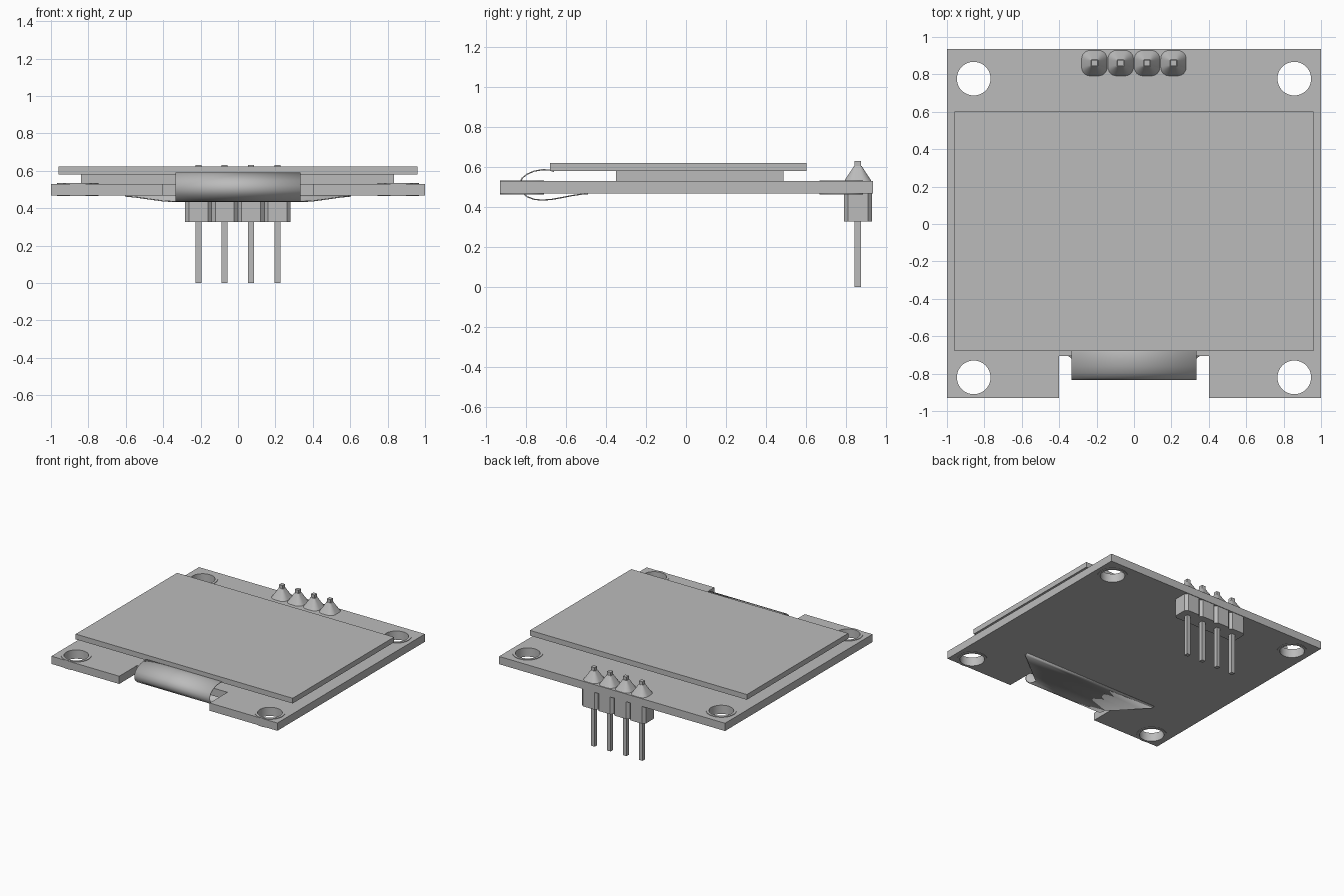
import bpy, bmesh, math

cube = bpy.data.objects.get("Cube")
if cube:
    bpy.data.objects.remove(cube, do_unlink=True)

grey = bpy.data.materials.new("plain grey")
grey.use_nodes = True
GREY = (0.5, 0.5, 0.5, 1)
grey.diffuse_color = GREY
grey.node_tree.nodes["Principled BSDF"].inputs["Base Color"].default_value = GREY


def add_object(name, mesh):
    mesh.materials.clear()
    mesh.materials.append(grey)
    obj = bpy.data.objects.new(name, mesh)
    bpy.context.collection.objects.link(obj)
    return obj


def smooth(obj, degrees=35):
    bpy.ops.object.select_all(action='DESELECT')
    obj.select_set(True)
    bpy.context.view_layer.objects.active = obj
    bpy.ops.object.shade_smooth_by_angle(angle=math.radians(degrees))


def circle(cx, cy, r, n=48):
    return [(cx + r * math.cos(2 * math.pi * i / n),
             cy + r * math.sin(2 * math.pi * i / n)) for i in range(n)]


def rounded_square(cx, cy, half, corner, n):
    """Square outline with its corners cut into n segments."""
    pts = []
    for q, (sx, sy) in enumerate([(1, 1), (-1, 1), (-1, -1), (1, -1)]):
        for i in range(n + 1):
            a = math.pi / 2 * (q + i / n)
            pts.append((cx + sx * (half - corner) + corner * math.cos(a),
                        cy + sy * (half - corner) + corner * math.sin(a)))
    return pts


def plate(name, loops, z0, z1):
    """Flat plate from an outline and any inner hole outlines."""
    curve = bpy.data.curves.new(name, 'CURVE')
    curve.dimensions = '2D'
    curve.fill_mode = 'BOTH'
    curve.extrude = (z1 - z0) / 2
    for loop in loops:
        spline = curve.splines.new('POLY')
        spline.points.add(len(loop) - 1)
        for p, (x, y) in zip(spline.points, loop):
            p.co = (x, y, 0, 1)
        spline.use_cyclic_u = True
    temp = bpy.data.objects.new("outline", curve)
    bpy.context.collection.objects.link(temp)
    deps = bpy.context.evaluated_depsgraph_get()
    mesh = bpy.data.meshes.new_from_object(temp.evaluated_get(deps))
    bpy.data.objects.remove(temp)
    bm = bmesh.new()
    bm.from_mesh(mesh)
    bmesh.ops.remove_doubles(bm, verts=bm.verts, dist=1e-5)
    bmesh.ops.translate(bm, verts=bm.verts, vec=(0, 0, (z0 + z1) / 2))
    bmesh.ops.recalc_face_normals(bm, faces=bm.faces)
    bm.to_mesh(mesh)
    bm.free()
    for poly in mesh.polygons:
        poly.use_smooth = False
    return add_object(name, mesh)


def loft(name, rings, caps=True, closed=True):
    """Skin a row of 3D rings."""
    bm = bmesh.new()
    rows = [[bm.verts.new(p) for p in ring] for ring in rings]
    n = len(rows[0])
    for a, b in zip(rows, rows[1:]):
        for i in range(n if closed else n - 1):
            j = (i + 1) % n
            bm.faces.new((a[i], a[j], b[j], b[i]))
    if caps:
        bm.faces.new(rows[0])
        bm.faces.new(rows[-1])
    bmesh.ops.recalc_face_normals(bm, faces=bm.faces)
    mesh = bpy.data.meshes.new(name)
    bm.to_mesh(mesh)
    bm.free()
    return add_object(name, mesh)


def rect(x0, x1, y0, y1):
    return [(x0, y0), (x1, y0), (x1, y1), (x0, y1)]


# Circuit board with front notch and four mounting holes
BOTTOM, TOP = 0.468, 0.53
holes = [(x, y) for x in (-0.857, 0.857) for y in (-0.82, 0.777)]
outline = [(-1, -0.93), (-0.4, -0.93), (-0.4, -0.705), (0.4, -0.705),
           (0.4, -0.93), (1, -0.93), (1, 0.935), (-1, 0.935)]
board = plate("circuit_board", [outline] + [circle(x, y, 0.09) for x, y in holes],
              BOTTOM, TOP)
smooth(board)

# Thin rings around the holes, above and below
for i, (x, y) in enumerate(holes):
    for side, z in (("top", TOP), ("bottom", BOTTOM - 0.004)):
        ring = plate(f"hole_ring_{side}_{i + 1}",
                     [circle(x, y, 0.11), circle(x, y, 0.09)], z, z + 0.004)
        smooth(ring)

# Two stacked panes of the display
plate("lower_pane", [rect(-0.84, 0.835, -0.35, 0.487)], TOP, 0.58)
plate("upper_pane", [rect(-0.96, 0.96, -0.68, 0.602)], 0.58, 0.622)

# Ribbon folding through the notch and flaring out below the board
path = [(-0.66, 0.579), (-0.685, 0.586), (-0.72, 0.587), (-0.76, 0.58), (-0.795, 0.565),
        (-0.82, 0.545), (-0.832, 0.52), (-0.832, 0.495), (-0.82, 0.473),
        (-0.795, 0.452), (-0.76, 0.439), (-0.72, 0.435), (-0.67, 0.439),
        (-0.62, 0.448), (-0.57, 0.458), (-0.52, 0.465), (-0.49, 0.467)]
rows = []
for k, (y, z) in enumerate(path):
    flare = min(max((y + 0.72) / 0.2, 0), 1) if k > 10 else 0
    half = 0.333 + 0.27 * flare
    rows.append([(-half, y, z), (half, y, z)])
ribbon = loft("ribbon_cable", rows, caps=False, closed=False)
thick = ribbon.modifiers.new("thickness", 'SOLIDIFY')
thick.thickness = 0.006
thick.offset = 0
smooth(ribbon)

# Pin header: housing block, solder cone and square pin for each position
PIN_Y = 0.86
for i in range(4):
    x = -0.212 + 0.141 * i
    housing = rounded_square(x, PIN_Y, 0.0705, 0.02, 1)
    plate(f"header_block_{i + 1}", [housing], 0.327, BOTTOM)
    plate(f"pin_{i + 1}", [rect(x - 0.016, x + 0.016, PIN_Y - 0.016, PIN_Y + 0.016)],
          0, 0.632)
    cone = loft(f"solder_cone_{i + 1}",
                [[(px, py, z) for px, py in rounded_square(x, PIN_Y, h, c, 6)]
                 for h, c, z in ((0.068, 0.045, TOP), (0.062, 0.042, 0.54),
                                 (0.042, 0.028, 0.57), (0.019, 0.006, 0.606))])
    smooth(cone, 50)
